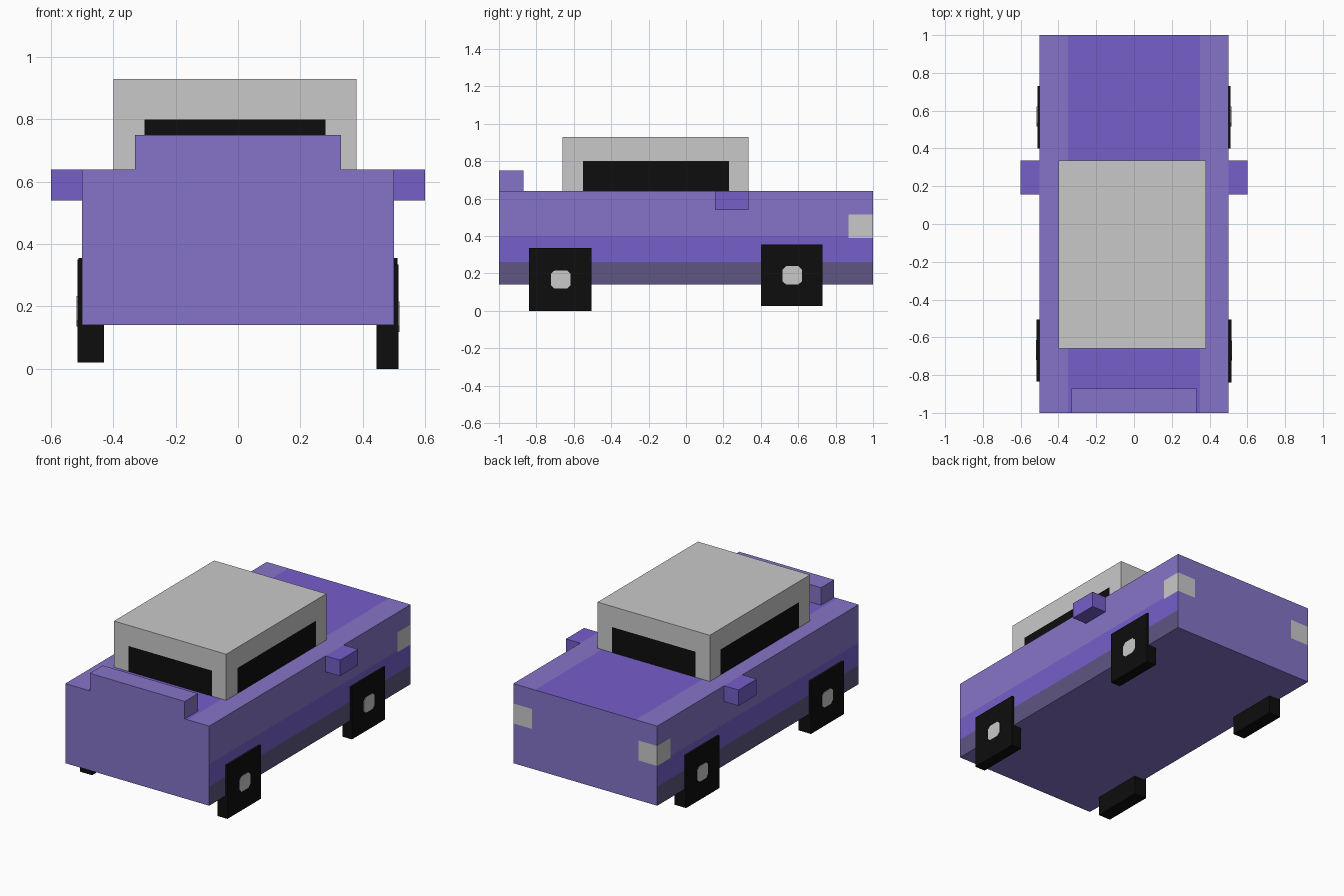
import bpy, bmesh
from mathutils import Vector

if "Cube" in bpy.data.objects:
    bpy.data.objects.remove(bpy.data.objects["Cube"])


def material(name, rgb):
    def lin(c):
        c /= 255
        return c / 12.92 if c <= 0.04045 else ((c + 0.055) / 1.055) ** 2.4
    m = bpy.data.materials.new(name)
    m.diffuse_color = (*[lin(c) for c in rgb], 1)
    m.use_nodes = True
    m.node_tree.nodes["Principled BSDF"].inputs["Base Color"].default_value = m.diffuse_color
    return m


LIGHT = material("light_purple", (134, 116, 200))
DEEP = material("deep_purple", (118, 94, 202))
DUSK = material("grey_purple", (94, 86, 130))
GREY = material("pale_grey", (201, 201, 201))
BLACK = material("black", (13, 13, 13))


def box(name, x, y, z, mats, cuts=(), rule=None):
    """Box between ranges, sliced at (axis, position) cuts, coloured by rule."""
    bm = bmesh.new()
    bmesh.ops.create_cube(bm, size=1)
    for v in bm.verts:
        v.co = Vector([r[0] if c < 0 else r[1] for c, r in zip(v.co, (x, y, z))])
    for axis, pos in cuts:
        point, normal = Vector(), Vector()
        point[axis], normal[axis] = pos, 1
        bmesh.ops.bisect_plane(bm, geom=bm.verts[:] + bm.edges[:] + bm.faces[:],
                               plane_co=point, plane_no=normal)
    bm.normal_update()
    if rule:
        for f in bm.faces:
            f.material_index = rule(f.calc_center_median(), f.normal)
    return finish(name, bm, mats)


def finish(name, bm, mats):
    mesh = bpy.data.meshes.new(name)
    bm.to_mesh(mesh)
    bm.free()
    for m in mats:
        mesh.materials.append(m)
    ob = bpy.data.objects.new(name, mesh)
    bpy.context.collection.objects.link(ob)
    return ob


def hub(name, x0, x1, y, z):
    """Thin square plate with clipped corners."""
    a, b = 0.053, 0.033
    ring = [(a, -b), (a, b), (b, a), (-b, a), (-a, b), (-a, -b), (-b, -a), (b, -a)]
    bm = bmesh.new()
    face = bm.faces.new([bm.verts.new((x0, y + p, z + q * 0.92)) for p, q in ring])
    ext = bmesh.ops.extrude_face_region(bm, geom=[face])
    for v in ext["geom"]:
        if isinstance(v, bmesh.types.BMVert):
            v.co.x = x1
    bmesh.ops.recalc_face_normals(bm, faces=bm.faces[:])
    finish(name, bm, [GREY])


# body: banded sides, centre stripe on top, lamps wrapped round the back corners
def body_rule(c, n):
    if 0.39 < c.z < 0.515 and c.y > 0.87 and abs(c.x) > 0.37:
        return 3
    if abs(n.x) > 0.5:
        return 2 if c.z < 0.26 else 1 if c.z < 0.40 else 0
    return 1 if n.z > 0.5 and abs(c.x) < 0.35 else 0


box("body", (-0.5, 0.5), (-1, 1), (0.14, 0.64), [LIGHT, DEEP, DUSK, GREY],
    [(2, 0.26), (2, 0.39), (2, 0.40), (2, 0.515), (1, 0.87),
     (0, -0.37), (0, -0.35), (0, 0.35), (0, 0.37)], body_rule)

# raised bar at the front
box("front_bar", (-0.33, 0.33), (-1, -0.87), (0.64, 0.75), [LIGHT])


# cabin with windows on all four sides
def cabin_rule(c, n):
    if abs(n.z) > 0.5 or c.z > 0.80:
        return 0
    if abs(n.x) > 0.5:
        return int(-0.55 < c.y < 0.23)
    return int(-0.30 < c.x < 0.28)


box("cabin", (-0.40, 0.38), (-0.66, 0.335), (0.64, 0.93), [GREY, BLACK],
    [(2, 0.80), (0, -0.30), (0, 0.28), (1, -0.55), (1, 0.23)], cabin_rule)

# side mirrors
for side, s in (("left", -1), ("right", 1)):
    box(side + "_mirror", sorted((0.5 * s, 0.6 * s)), (0.155, 0.335), (0.54, 0.64), [DEEP])

# square wheels with hub plates: side, x range, y range, z range
for name, x, y, z in (
        ("right_front", (0.445, 0.515), (-0.84, -0.505), (0, 0.335)),
        ("right_rear", (0.445, 0.512), (0.40, 0.73), (0.025, 0.355)),
        ("left_front", (-0.515, -0.43), (-0.835, -0.505), (0.02, 0.35)),
        ("left_rear", (-0.512, -0.43), (0.40, 0.73), (0.025, 0.355))):
    box(name + "_wheel", x, y, z, [BLACK])
    out, s = (x[1], 1) if x[0] > 0 else (x[0], -1)
    hub(name + "_hub", out - 0.003 * s, out + 0.003 * s, sum(y) / 2 + 0.003, sum(z) / 2)
